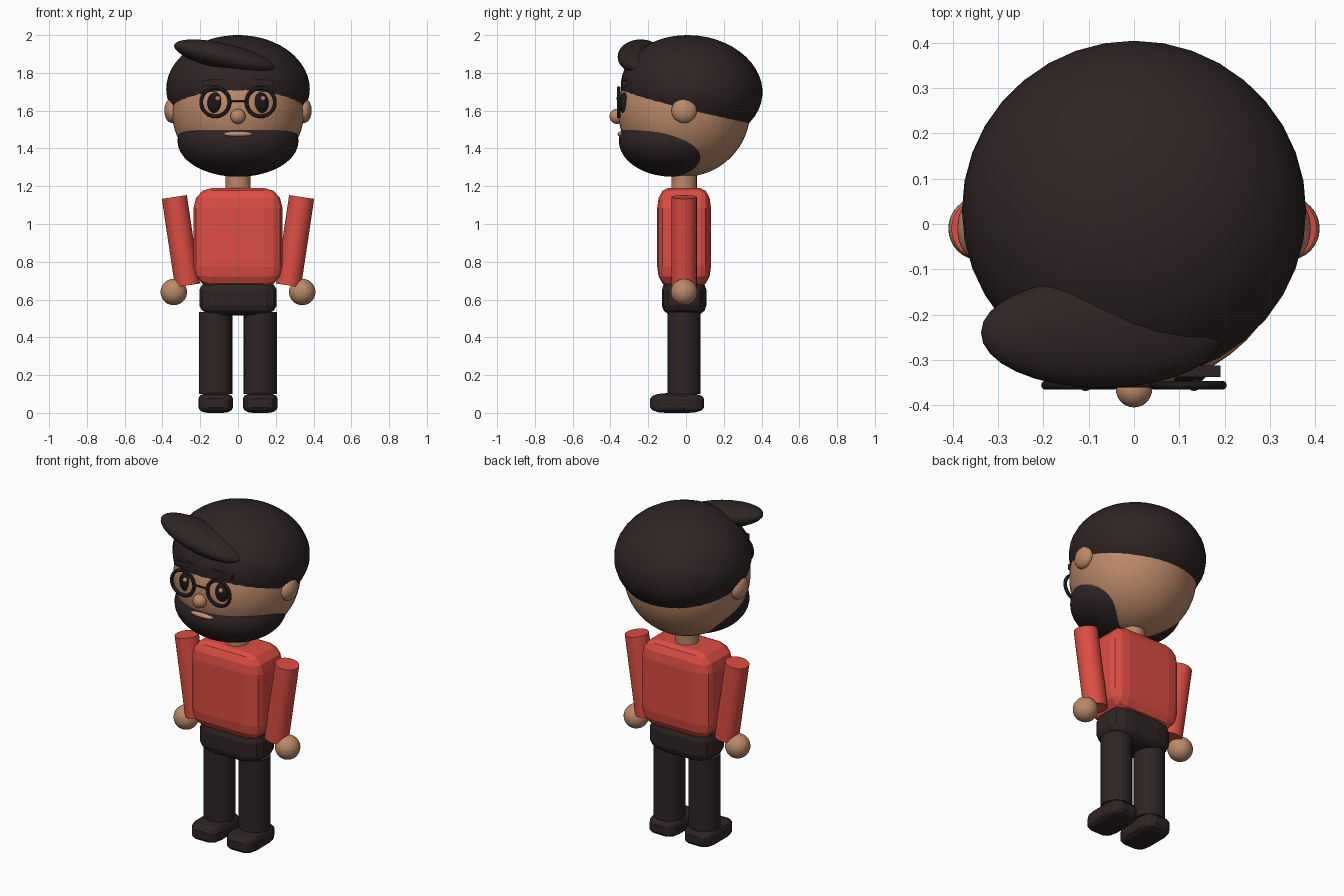
import bpy
from math import radians
from mathutils import Vector

if "Cube" in bpy.data.objects:
    bpy.data.objects.remove(bpy.data.objects["Cube"])

MID = -0.01  # depth of the body's centre line


def material(name, r, g, b):
    m = bpy.data.materials.new(name)
    m.use_nodes = True
    m.diffuse_color = (r, g, b, 1)
    m.node_tree.nodes["Principled BSDF"].inputs["Base Color"].default_value = (r, g, b, 1)
    return m


skin = material("skin", 0.50, 0.25, 0.14)
lips = material("lips", 0.55, 0.27, 0.18)
red = material("red_shirt", 0.72, 0.075, 0.055)
dark = material("dark_brown", 0.028, 0.018, 0.018)
black = material("frame_black", 0.012, 0.009, 0.009)


def finish(name, mat, smooth=True):
    ob = bpy.context.object
    ob.name = name
    ob.data.materials.append(mat)
    if smooth:
        bpy.ops.object.shade_smooth_by_angle(angle=radians(40))
    return ob


def ball(name, mat, loc, radii, rot=(0, 0, 0), segs=32, rings=20):
    bpy.ops.mesh.primitive_uv_sphere_add(segments=segs, ring_count=rings, radius=1, location=loc,
                                         rotation=[radians(a) for a in rot])
    bpy.context.object.scale = radii
    return finish(name, mat)


def rod(name, mat, a, b, radius, sides=32):
    a, b = Vector(a), Vector(b)
    d = b - a
    bpy.ops.mesh.primitive_cylinder_add(vertices=sides, radius=radius, depth=d.length,
                                        location=(a + b) / 2,
                                        rotation=d.to_track_quat('Z', 'Y').to_euler())
    return finish(name, mat)


def block(name, mat, loc, size, bevel=0.0, tilt=0.0):
    # The bevel is cut on a unit cube, so it stretches with the part
    bpy.ops.mesh.primitive_cube_add(size=1, location=loc, rotation=(0, radians(tilt), 0))
    ob = finish(name, mat, smooth=False)
    ob.scale = size
    if bevel:
        mod = ob.modifiers.new("rounded", 'BEVEL')
        mod.width = bevel
        mod.segments = 3
    return ob


# Head, hair and beard
ball("head", skin, (0, MID, 1.6), (0.35, 0.35, 0.35), segs=48, rings=32)
ball("hair", dark, (0, 0.03, 1.715), (0.38, 0.376, 0.284), rot=(-6, 0, 0), segs=36, rings=24)
ball("hair_fringe", dark, (-0.07, -0.24, 1.885), (0.275, 0.122, 0.07), rot=(0, 13, 0))
ball("beard", dark, (0, -0.07, 1.44), (0.32, 0.285, 0.19), segs=48, rings=32)
ball("nose", skin, (0, -0.365, 1.57), (0.04, 0.04, 0.04))
ball("mouth", lips, (0, -0.342, 1.476), (0.075, 0.02, 0.015))

# Torso, hips and neck
rod("neck", skin, (0, MID, 1.14), (0, MID, 1.28), 0.067)
block("shirt", red, (0, MID, 0.93), (0.47, 0.285, 0.52), 0.2)
block("hips", dark, (0, MID, 0.61), (0.41, 0.235, 0.19), 0.28)

# Paired parts
for side, s in (("right", -1), ("left", 1)):
    ball(side + "_ear", skin, (s * 0.35, MID, 1.6), (0.04, 0.067, 0.065))
    ball(side + "_eye", black, (s * 0.12, -0.325, 1.64), (0.042, 0.03, 0.056))
    ball(side + "_eye_glint", skin, (s * 0.12 + 0.013, -0.355, 1.665), (0.014, 0.014, 0.014), segs=16, rings=10)
    block(side + "_eyebrow", dark, (s * 0.12, -0.325, 1.75), (0.14, 0.025, 0.032), tilt=s * 5)
    bpy.ops.mesh.primitive_torus_add(major_segments=40, minor_segments=10, major_radius=0.075,
                                     minor_radius=0.01, location=(s * 0.12, -0.356, 1.645),
                                     rotation=(radians(90), 0, 0))
    finish(side + "_glasses_ring", black)
    rod(side + "_arm", red, (s * 0.267, MID, 0.675), (s * 0.337, MID, 1.143), 0.067)
    ball(side + "_hand", skin, (s * 0.34, MID, 0.64), (0.07, 0.07, 0.07))
    rod(side + "_leg", dark, (s * 0.118, MID, 0.1), (s * 0.118, MID, 0.535), 0.088)
    block(side + "_shoe", dark, (s * 0.118, -0.047, 0.052), (0.183, 0.285, 0.104), 0.28)

# Glasses bridge
rod("glasses_bridge", black, (-0.046, -0.356, 1.652), (0.046, -0.356, 1.652), 0.005, 12)
